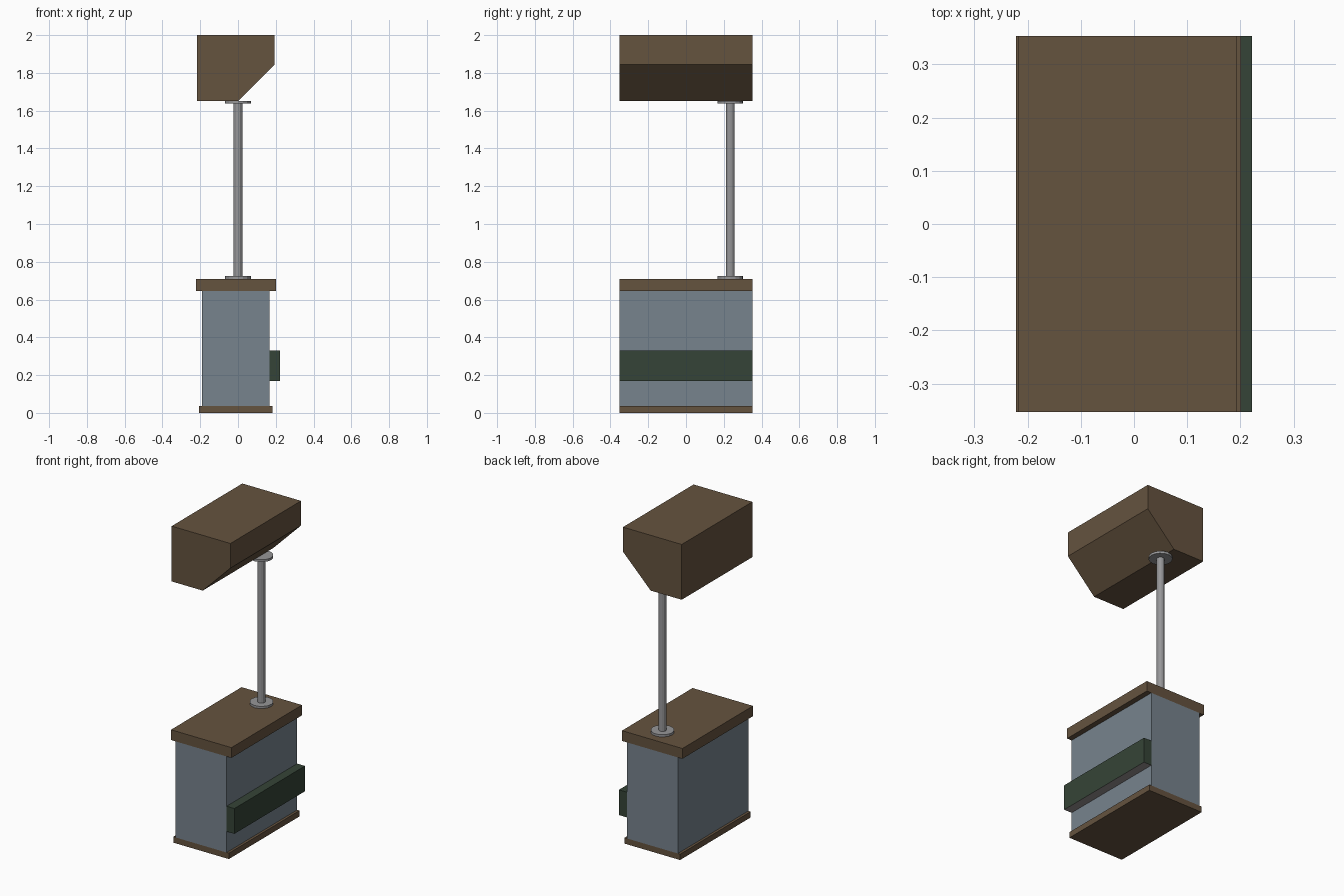
import bpy, bmesh, math

if "Cube" in bpy.data.objects:
    bpy.data.objects.remove(bpy.data.objects["Cube"])


def material(name, rgb):
    # sRGB 0-255 to linear viewport colour
    lin = [((c / 255 + 0.055) / 1.055) ** 2.4 for c in rgb]
    m = bpy.data.materials.new(name)
    m.diffuse_color = (*lin, 1)
    m.use_nodes = True
    m.node_tree.nodes["Principled BSDF"].inputs["Base Color"].default_value = m.diffuse_color
    return m


BROWN = material("brown wood", (101, 83, 63))
BLUE_GREY = material("blue grey panel", (119, 131, 141))
GREEN = material("dark green", (53, 68, 55))
METAL = material("grey metal", (150, 150, 152))
LIGHT = material("pale grey strip", (150, 143, 143))
HALF = 0.353  # half length along y, shared by all long parts


def finish(name, bm, *mats):
    bmesh.ops.recalc_face_normals(bm, faces=bm.faces)
    me = bpy.data.meshes.new(name)
    bm.to_mesh(me)
    bm.free()
    for m in mats:
        me.materials.append(m)
    ob = bpy.data.objects.new(name, me)
    bpy.context.collection.objects.link(ob)
    return ob


def extrusion(name, profile, *mats):
    """Extrude an (x, z) profile along the full length in y."""
    bm = bmesh.new()
    face = bm.faces.new([bm.verts.new((x, -HALF, z)) for x, z in profile])
    ext = bmesh.ops.extrude_face_region(bm, geom=[face])["geom"]
    bmesh.ops.translate(bm, vec=(0, 2 * HALF, 0),
                        verts=[v for v in ext if isinstance(v, bmesh.types.BMVert)])
    return finish(name, bm, *mats)


def slab(name, x0, x1, z0, z1, *mats):
    return extrusion(name, [(x0, z0), (x1, z0), (x1, z1), (x0, z1)], *mats)


def cylinder(name, radius, z0, z1, sides):
    bm = bmesh.new()
    bmesh.ops.create_cone(bm, cap_ends=True, segments=sides, radius1=radius,
                          radius2=radius, depth=z1 - z0)
    bmesh.ops.translate(bm, verts=bm.verts, vec=(0, 0.235, (z0 + z1) / 2))
    return finish(name, bm, METAL)


# Counter: plinth, body and worktop
slab("plinth", -0.206, 0.183, 0, 0.037, BROWN)
slab("counter_body", -0.19, 0.167, 0.037, 0.645, BLUE_GREY)
slab("worktop", -0.222, 0.201, 0.645, 0.71, BROWN)

# Front ledge with a pale underside
ledge = slab("front_ledge", 0.167, 0.222, 0.17, 0.33, GREEN, LIGHT)
for p in ledge.data.polygons:
    if p.normal.z < -0.9:
        p.material_index = 1

# Pole with a round flange at each end
cylinder("pole", 0.023, 0.71, 1.65, 12)
cylinder("lower_flange", 0.068, 0.71, 0.724, 16)
cylinder("upper_flange", 0.068, 1.637, 1.652, 16)

# Overhead canopy with one chamfered underside
extrusion("canopy", [(-0.217, 1.65), (0.0, 1.65), (0.194, 1.844),
                     (0.194, 2.0), (-0.217, 2.0)], BROWN)
